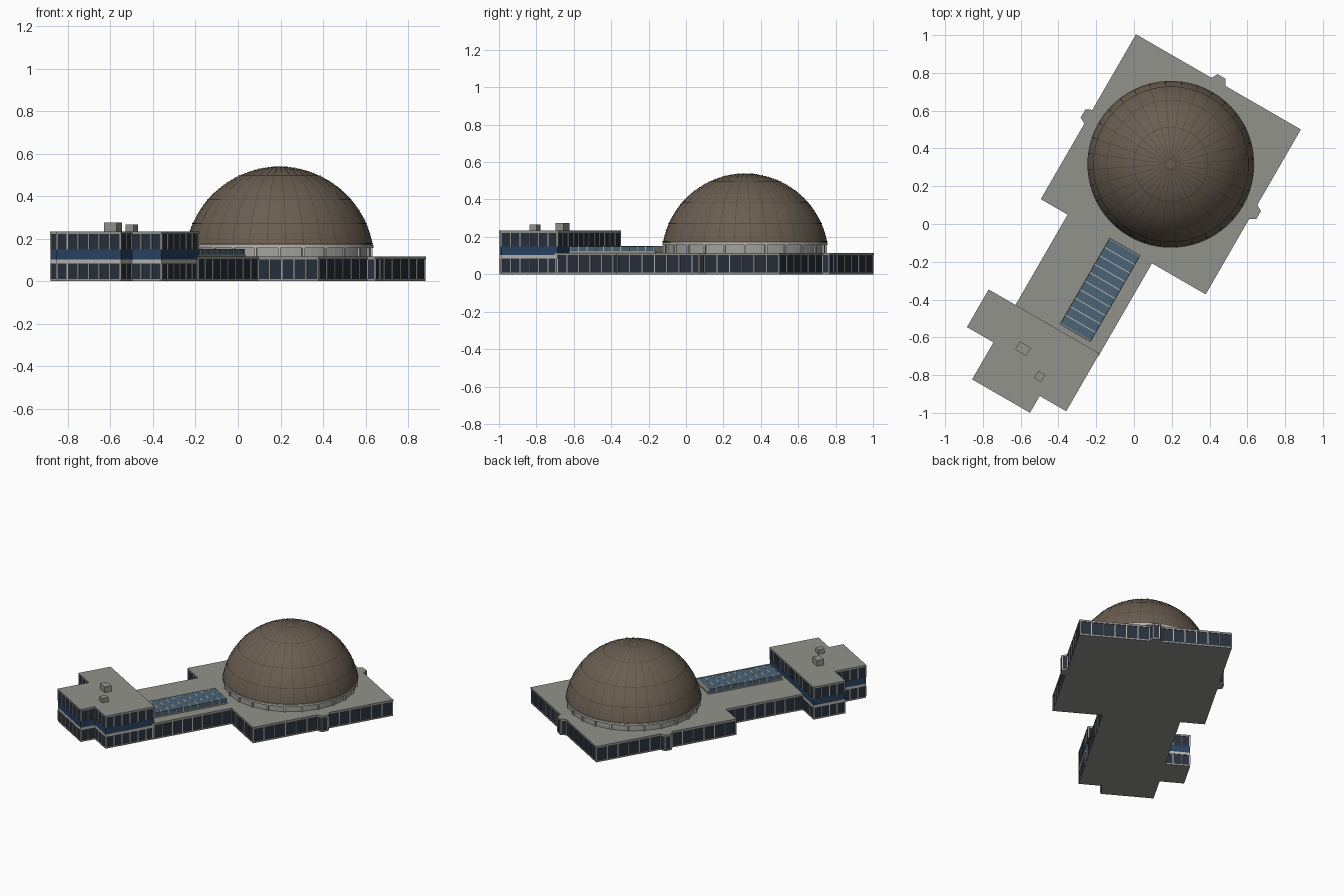
import bpy, bmesh, math
from mathutils import Matrix, Vector

if "Cube" in bpy.data.objects:
    bpy.data.objects.remove(bpy.data.objects["Cube"])

# Whole plan is turned 30 degrees; local origin is the dome centre
PLACE = Matrix.Translation((0.195, 0.316, 0)) @ Matrix.Rotation(math.radians(-30), 4, 'Z')


def material(name, rgb):
    m = bpy.data.materials.new(name)
    m.diffuse_color = (*rgb, 1)
    m.use_nodes = True
    m.node_tree.nodes["Principled BSDF"].inputs["Base Color"].default_value = m.diffuse_color
    return m


ROOF = material("roof_grey", (0.29, 0.29, 0.265))
GLASS = material("dark_glass", (0.022, 0.03, 0.045))
TRIM = material("light_trim", (0.46, 0.46, 0.44))
BAND = material("blue_band", (0.022, 0.055, 0.12))
SKY = material("skylight_blue", (0.07, 0.125, 0.18))
BROWN = material("dome_brown", (0.145, 0.112, 0.083))
RIB = material("rib_brown", (0.085, 0.066, 0.05))
DRUM = material("drum_grey", (0.36, 0.36, 0.34))


def finish(name, bm, mat, smooth=False):
    me = bpy.data.meshes.new(name)
    bm.to_mesh(me)
    bm.free()
    me.materials.append(mat)
    ob = bpy.data.objects.new(name, me)
    bpy.context.collection.objects.link(ob)
    ob.matrix_world = PLACE
    if smooth:
        for p in me.polygons:
            p.use_smooth = True
    return ob


def offset(pts, d):
    """Grow a counter-clockwise outline by d with mitred corners."""
    out = []
    for i, p in enumerate(pts):
        a, b, c = Vector(pts[i - 1]), Vector(p), Vector(pts[(i + 1) % len(pts)])
        e, f = (b - a).normalized(), (c - b).normalized()
        n, m = Vector((e.y, -e.x)), Vector((f.y, -f.x))
        out.append(b + (n + m) * (d / (1 + n.dot(m))))
    return out


def prism(name, pts, z0, z1, mat, grow=0.0):
    bm = bmesh.new()
    pts = offset(pts, grow)
    lo = [bm.verts.new((x, y, z0)) for x, y in pts]
    hi = [bm.verts.new((x, y, z1)) for x, y in pts]
    bm.faces.new(lo[::-1])
    bm.faces.new(hi)
    for i in range(len(pts)):
        j = (i + 1) % len(pts)
        bm.faces.new((lo[i], lo[j], hi[j], hi[i]))
    return finish(name, bm, mat)


def add_box(bm, c, size, angle=0.0):
    m = Matrix.Translation(c) @ Matrix.Rotation(angle, 4, 'Z') @ Matrix.Diagonal((*size, 1))
    bmesh.ops.create_cube(bm, size=1, matrix=m)


def box(name, c, size, mat):
    bm = bmesh.new()
    add_box(bm, c, size)
    return finish(name, bm, mat)


def mullions(name, pts, z0, z1, step=0.072):
    bm = bmesh.new()
    for i, p in enumerate(pts):
        a, b = Vector(p), Vector(pts[(i + 1) % len(pts)])
        d = b - a
        n = max(1, round(d.length / step))
        for k in range(n + 1):
            q = a + d * (k / n)
            add_box(bm, (q.x, q.y, (z0 + z1) / 2), (0.006, 0.007, z1 - z0), math.atan2(d.y, d.x))
    return finish(name, bm, TRIM)


# Outlines: hall with three bay bumps and a wing, and the end block
def bay(k):
    c, s = math.cos(k * math.pi / 2), math.sin(k * math.pi / 2)
    return [(x * c - y * s, x * s + y * c)
            for x, y in ((0.5, -0.04), (0.533, -0.022), (0.533, 0.022), (0.5, 0.04))]


hall = [(-0.5, -0.5), (-0.336, -0.5), (-0.336, -1.07), (0.172, -1.07), (0.172, -0.5), (0.5, -0.5),
        *bay(0), (0.5, 0.5), *bay(1), (-0.5, 0.5), *bay(2)]
block = [(-0.338, -1.508), (0.008, -1.508), (0.008, -1.405), (0.17, -1.405), (0.17, -1.06),
         (-0.5, -1.06), (-0.5, -1.282), (-0.338, -1.282)]

# Low hall
prism("hall_sill", hall, 0, 0.01, ROOF, 0.003)
prism("hall_glass", hall, 0.01, 0.102, GLASS)
prism("hall_roof", hall, 0.102, 0.115, ROOF, 0.004)
mullions("hall_mullions", hall, 0.01, 0.102)

# Two-storey end block
prism("block_sill", block, 0, 0.01, ROOF, 0.003)
prism("block_lower_glass", block, 0.01, 0.084, GLASS)
prism("block_lower_trim", block, 0.084, 0.102, TRIM, 0.003)
prism("block_blue_band", block, 0.102, 0.148, BAND, 0.002)
prism("block_upper_glass", block, 0.148, 0.222, GLASS)
prism("block_roof", block, 0.222, 0.234, ROOF, 0.004)
mullions("block_lower_mullions", block, 0.01, 0.084, 0.055)
mullions("block_upper_mullions", block, 0.148, 0.222, 0.055)
box("roof_unit_large", (-0.19, -1.237, 0.254), (0.068, 0.05, 0.042), ROOF)
box("roof_unit_small", (-0.04, -1.32, 0.249), (0.042, 0.045, 0.034), ROOF)

# Skylight with cross bars
box("skylight_curb", (0.008, -0.763, 0.119), (0.19, 0.53, 0.012), ROOF)
box("skylight_glass", (0.008, -0.763, 0.136), (0.184, 0.522, 0.026), SKY)
bm = bmesh.new()
for k in range(11):
    add_box(bm, (0.008, -1.022 + 0.0518 * k, 0.137), (0.187, 0.005, 0.027))
finish("skylight_bars", bm, TRIM)


# Drum under the dome
def ring(name, r, z0, z1, mat):
    bm = bmesh.new()
    bmesh.ops.create_cone(bm, cap_ends=True, segments=64, radius1=r, radius2=r, depth=z1 - z0,
                          matrix=Matrix.Translation((0, 0, (z0 + z1) / 2)))
    return finish(name, bm, mat)


ring("drum_wall", 0.428, 0.112, 0.16, DRUM)
ring("drum_rim", 0.442, 0.156, 0.17, TRIM)
bm = bmesh.new()
for k in range(24):
    a = 2 * math.pi * k / 24
    add_box(bm, (0.43 * math.cos(a), 0.43 * math.sin(a), 0.136), (0.016, 0.012, 0.044), a)
finish("drum_pilasters", bm, TRIM)

# Dome: a spherical cap
R, ZC = 0.4455, 0.092
LOW = math.acos((0.168 - ZC) / R)


def patch(bm, r, thetas, phis):
    """Grid of faces on a sphere; each phi entry is a function of theta."""
    rows = [[bm.verts.new((r * math.sin(t) * math.cos(p(t)), r * math.sin(t) * math.sin(p(t)),
                           ZC + r * math.cos(t))) for p in phis] for t in thetas]
    for a, b in zip(rows, rows[1:]):
        for i in range(len(phis) - 1):
            bm.faces.new((a[i], b[i], b[i + 1], a[i + 1]))


def span(a, b, n):
    return [a + (b - a) * i / n for i in range(n + 1)]


around = [lambda t, a=a: a for a in span(0, 2 * math.pi, 96)]
bm = bmesh.new()
patch(bm, R, span(0.001, LOW, 28), around)
bmesh.ops.remove_doubles(bm, verts=bm.verts, dist=0.0002)
finish("dome_shell", bm, BROWN, True)

# Dome ribs and hoops, raised slightly
bm = bmesh.new()
for k in range(32):
    a = 2 * math.pi * k / 32
    sides = [lambda t, a=a, s=s: a + s * 0.0018 / (R * math.sin(t)) for s in (-1, 1)]
    patch(bm, R + 0.0025, span(0.06, LOW, 28), sides)
for r in (0.026, 0.195, 0.337, 0.408, 0.4375):
    t = math.asin(r / R)
    patch(bm, R + 0.003, [t - 0.006, t + 0.006], around)
finish("dome_ribs", bm, RIB, True)
